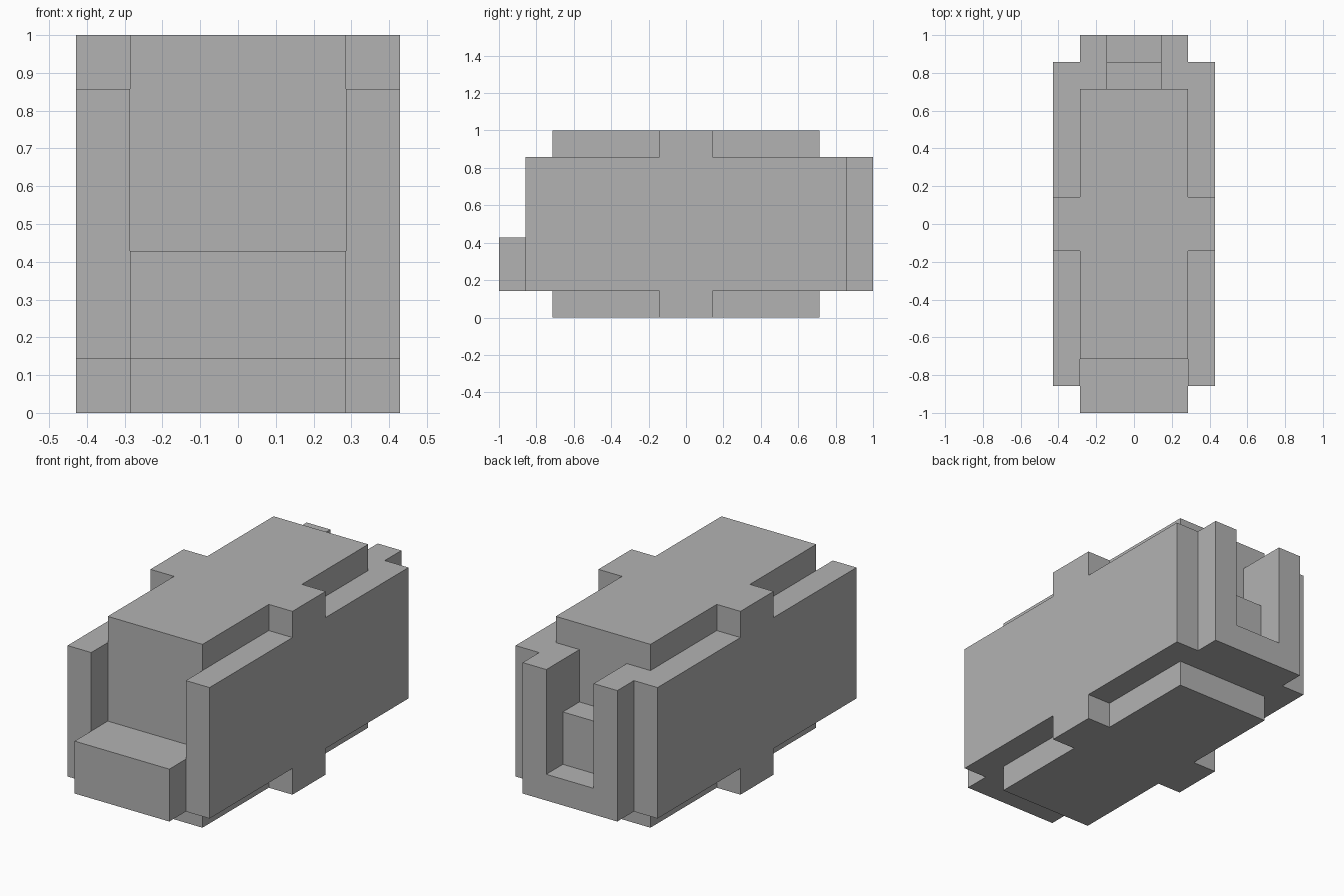
import bpy
import bmesh
import math
from mathutils import Vector

cube = bpy.data.objects.get("Cube")
if cube:
    bpy.data.objects.remove(cube, do_unlink=True)

U = 1 / 7  # block unit: the model is 6 x 14 x 7 units

grey = bpy.data.materials.new("plain_grey")
grey.use_nodes = True
colour = (0.45, 0.45, 0.45, 1)
grey.diffuse_color = colour
grey.node_tree.nodes["Principled BSDF"].inputs["Base Color"].default_value = colour


def box(name, x, y, z):
    """Box from (low, high) spans in block units."""
    bm = bmesh.new()
    bmesh.ops.create_cube(bm, size=1)
    for v in bm.verts:
        v.co = Vector([lo + (hi - lo) * (c + 0.5)
                       for c, (lo, hi) in zip(v.co, (x, y, z))]) * U
    mesh = bpy.data.meshes.new(name)
    bm.to_mesh(mesh)
    bm.free()
    mesh.materials.append(grey)
    obj = bpy.data.objects.new(name, mesh)
    bpy.context.collection.objects.link(obj)
    return obj


def combine(target, part, operation):
    """Apply a boolean to the target and remove the used part."""
    mod = target.modifiers.new(part.name, 'BOOLEAN')
    mod.operation = operation
    mod.solver = 'EXACT'
    mod.object = part
    bpy.context.view_layer.objects.active = target
    bpy.ops.object.modifier_apply(modifier=mod.name)
    bpy.data.objects.remove(part, do_unlink=True)


# Central core and the rib around its middle
body = box("block_body", (-2, 2), (-5, 5), (0, 7))
parts = [box("middle_rib", (-3, 3), (-1, 1), (0, 7))]

# Side plates
for side, x in (("right", (-3, -2)), ("left", (2, 3))):
    parts.append(box(side + "_plate", x, (-6, 6), (1, 6)))

# Front ledge
parts.append(box("front_ledge", (-2, 2), (-7, -5), (1, 3)))

# Rear bracket: base, two posts and the step in the slot
parts.append(box("rear_base", (-2, 2), (5, 7), (1, 2)))
for side, x in (("right", (-2, -1)), ("left", (1, 2))):
    parts.append(box(side + "_rear_post", x, (5, 7), (1, 6)))
parts.append(box("rear_step", (-1, 1), (5, 6), (2, 4)))

for part in parts:
    combine(body, part, 'UNION')

# Merge coplanar faces into clean flat panels
bm = bmesh.new()
bm.from_mesh(body.data)
bmesh.ops.remove_doubles(bm, verts=bm.verts, dist=0.0005)
bmesh.ops.dissolve_limit(bm, angle_limit=math.radians(1),
                         verts=bm.verts, edges=bm.edges)
bmesh.ops.recalc_face_normals(bm, faces=bm.faces)
bm.to_mesh(body.data)
bm.free()
